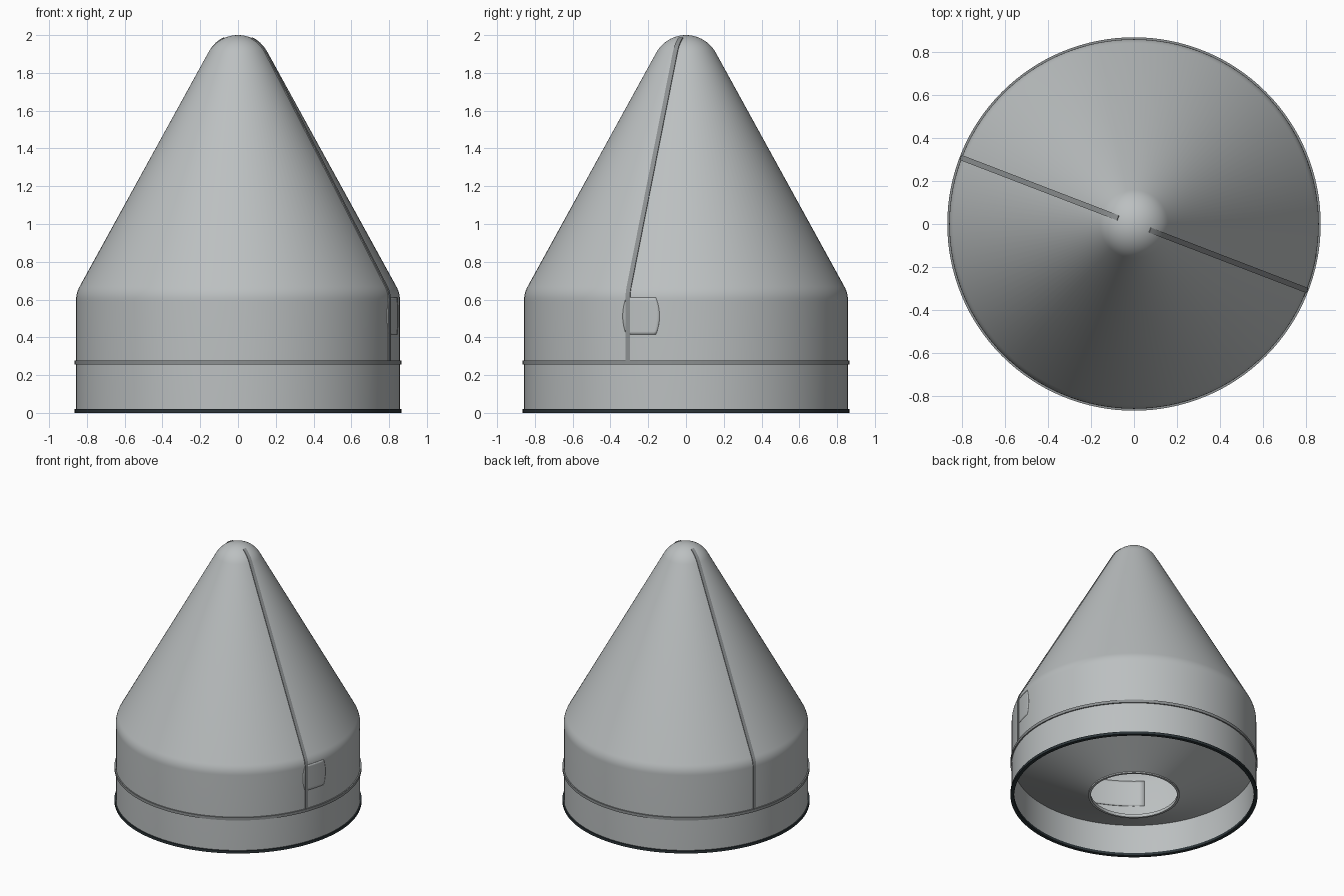
import bpy, bmesh, math

if "Cube" in bpy.data.objects:
    bpy.data.objects.remove(bpy.data.objects["Cube"])

SEGS = 128


def material(name, rgb):
    m = bpy.data.materials.new(name)
    m.diffuse_color = (*rgb, 1)
    m.use_nodes = True
    m.node_tree.nodes["Principled BSDF"].inputs["Base Color"].default_value = m.diffuse_color
    return m


HULL = material("light grey", (0.50, 0.525, 0.53))
TRIM = material("mid grey", (0.26, 0.275, 0.28))
DARK = material("near black", (0.025, 0.035, 0.04))


def finish(name, bm, mat, angle=30):
    bmesh.ops.remove_doubles(bm, verts=bm.verts, dist=1e-5)
    bmesh.ops.recalc_face_normals(bm, faces=bm.faces)
    me = bpy.data.meshes.new(name)
    bm.to_mesh(me)
    bm.free()
    me.materials.append(mat)
    ob = bpy.data.objects.new(name, me)
    bpy.context.collection.objects.link(ob)
    bpy.ops.object.select_all(action='DESELECT')
    ob.select_set(True)
    bpy.context.view_layer.objects.active = ob
    bpy.ops.object.shade_smooth_by_angle(angle=math.radians(angle))
    return ob


def lathe(name, profile, mat):
    """Revolve a closed (radius, height) loop around z."""
    bm = bmesh.new()
    vs = [bm.verts.new((r, 0, z)) for r, z in profile]
    es = [bm.edges.new((vs[i], vs[(i + 1) % len(vs)])) for i in range(len(vs))
          if profile[i][0] > 0 or profile[(i + 1) % len(vs)][0] > 0]
    bmesh.ops.spin(bm, geom=vs + es, cent=(0, 0, 0), axis=(0, 0, 1),
                   angle=2 * math.pi, steps=SEGS, use_merge=True)
    return finish(name, bm, mat)


def band(name, r0, r1, z0, z1, mat):
    return lathe(name, [(r0, z0), (r1, z0), (r1, z1), (r0, z1)], mat)


# Nose cone outline: straight wall, rounded shoulder, cone, domed tip
def bezier(t):
    a, b, c = (0.857, 0.60), (0.857, 0.636), (0.838, 0.67)
    return tuple((1 - t) ** 2 * a[i] + 2 * t * (1 - t) * b[i] + t * t * c[i] for i in (0, 1))


shoulder = [bezier(i / 6) for i in range(7)]
half = math.radians(28.8)
dome = []
for i in range(13):
    a = half + (math.pi / 2 - half) * i / 12
    dome.append((0.18 * math.cos(a) if i < 12 else 0.0, 1.82 + 0.18 * math.sin(a)))

outer = [(0.857, 0.005)] + shoulder + dome
inner = [(0.0, 1.975), (0.08, 1.955), (0.138, 1.90), (0.823, 0.65), (0.843, 0.60), (0.843, 0.005)]
lathe("nose_cone_shell", outer + inner, HULL)

# Base rim and separation ring
band("base_rim", 0.84, 0.866, 0.0, 0.02, DARK)
band("separation_ring", 0.85, 0.866, 0.255, 0.277, TRIM)

# Sloping underside bulkhead with a round opening
lathe("bulkhead", [(0.31, 0.005), (0.845, 0.245), (0.845, 0.26), (0.31, 0.02)], HULL)
band("opening_lip", 0.303, 0.32, 0.0, 0.024, HULL)

# Two seam strips following the outline on opposite sides
path = [(0.857, 0.265)] + shoulder + [p for p in dome if p[0] > 0.08] + [(0.078, 1.9822)]


def seam(name, azimuth):
    ca, sa = math.cos(azimuth), math.sin(azimuth)
    bm = bmesh.new()
    rings = []
    for i, (r, z) in enumerate(path):
        p, q = path[max(i - 1, 0)], path[min(i + 1, len(path) - 1)]
        dr, dz = q[0] - p[0], q[1] - p[1]
        d = math.hypot(dr, dz)
        ring = []
        for off, side in ((-0.01, -0.0125), (0.005, -0.0125), (0.005, 0.0125), (-0.01, 0.0125)):
            x, h = r + dz / d * off, z - dr / d * off
            ring.append(bm.verts.new((x * ca - side * sa, x * sa + side * ca, h)))
        rings.append(ring)
    for a, b in zip(rings, rings[1:]):
        for k in range(4):
            bm.faces.new((a[k], a[(k + 1) % 4], b[(k + 1) % 4], b[k]))
    bm.faces.new(rings[0])
    bm.faces.new(rings[-1])
    finish(name, bm, TRIM)


seam("seam_strip_right", math.radians(-21))
seam("seam_strip_left", math.radians(159))


# Curved panels: flush hatch beside the right seam, and one on the inner wall
def panel(name, radius, mid, half_width, bulge, z0, z1):
    bm = bmesh.new()
    n = 12
    rows = []
    for j in range(n + 1):
        v = 2 * j / n - 1
        w = half_width + bulge * (1 - v * v)
        z = z0 + (z1 - z0) * j / n
        row = []
        for i in range(n + 1):
            a = math.radians(mid + w * (2 * i / n - 1))
            row.append(bm.verts.new((radius * math.cos(a), radius * math.sin(a), z)))
        rows.append(row)
    for j in range(n):
        for i in range(n):
            bm.faces.new((rows[j][i], rows[j][i + 1], rows[j + 1][i + 1], rows[j + 1][i]))
    ob = finish(name, bm, HULL)
    mod = ob.modifiers.new("thickness", 'SOLIDIFY')
    mod.thickness = 0.004
    mod.offset = 0


panel("side_hatch", 0.8565, -16.2, 5.5, 1.3, 0.415, 0.61)
panel("inner_panel", 0.841, 240, 15, 0, 0.40, 0.60)
